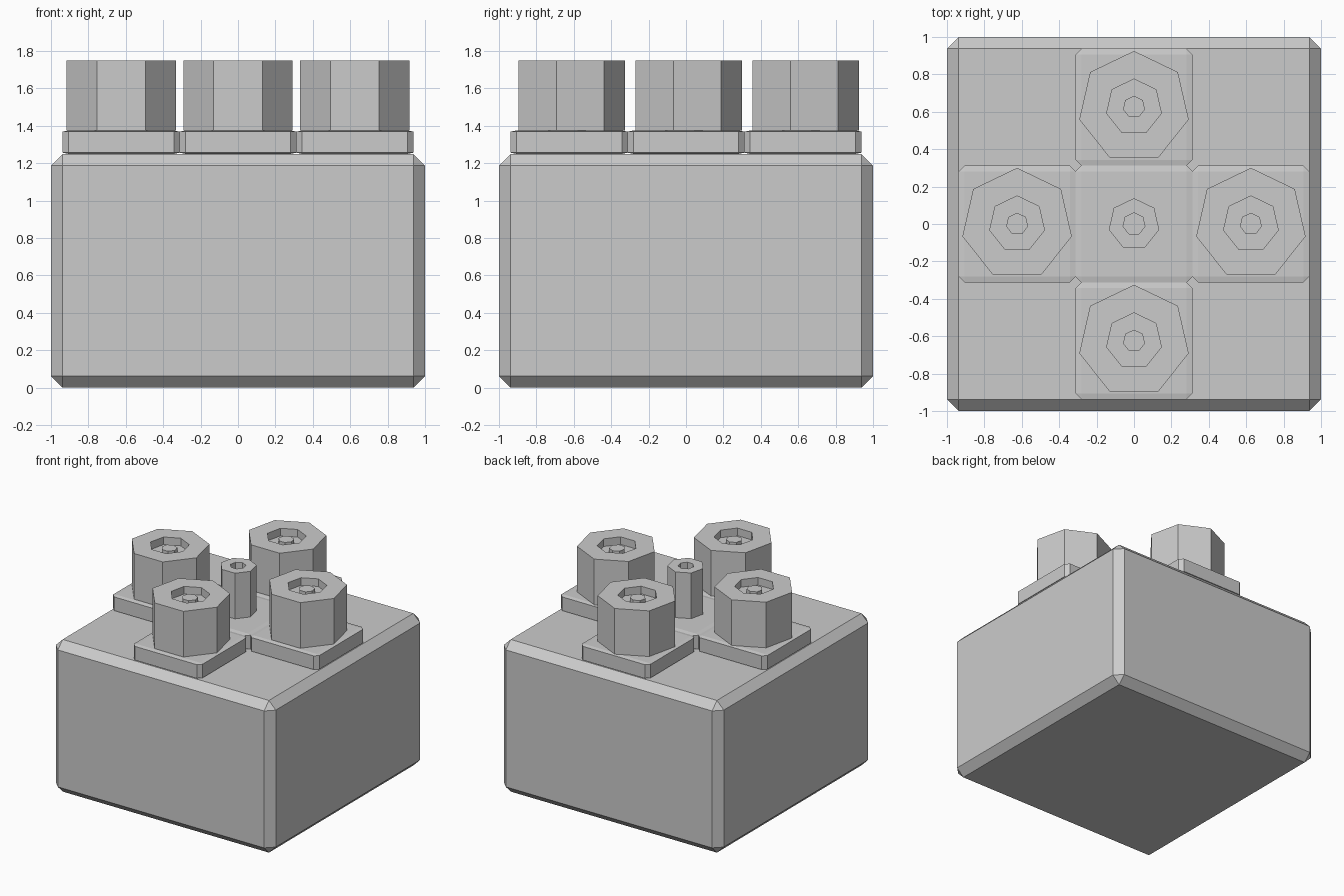
import bpy
import bmesh
from math import pi, sin, cos
from mathutils import Matrix

if "Cube" in bpy.data.objects:
    bpy.data.objects.remove(bpy.data.objects["Cube"], do_unlink=True)

# One plain grey for the whole model
grey = bpy.data.materials.new("light_grey")
grey.use_nodes = True
colour = (0.6, 0.6, 0.6, 1)
grey.diffuse_color = colour
grey.node_tree.nodes["Principled BSDF"].inputs["Base Color"].default_value = colour

SIDES = 7
SPACING = 0.625
BODY_TOP = 1.25
PLATE_TOP = 1.375
PEG_TOP = 1.75


def finish(name, bm, location):
    bmesh.ops.recalc_face_normals(bm, faces=bm.faces)
    mesh = bpy.data.meshes.new(name)
    bm.to_mesh(mesh)
    bm.free()
    mesh.materials.append(grey)
    obj = bpy.data.objects.new(name, mesh)
    obj.location = location
    bpy.context.collection.objects.link(obj)
    return obj


def chamfered_box(name, location, size, bevel, stretch=1):
    """Box with chamfered edges, its height then scaled by stretch."""
    bm = bmesh.new()
    bmesh.ops.create_cube(bm, size=1)
    bmesh.ops.scale(bm, vec=(size[0], size[1], size[2] / stretch), verts=bm.verts)
    bmesh.ops.bevel(bm, geom=bm.edges[:], offset=bevel, segments=1,
                    affect='EDGES', clamp_overlap=True)
    bmesh.ops.scale(bm, vec=(1, 1, stretch), verts=bm.verts)
    return finish(name, bm, location)


def turned(name, location, profile):
    """Seven-sided solid from (radius, height) rings, capped at both ends."""
    bm = bmesh.new()
    rings = []
    for radius, height in profile:
        rings.append([bm.verts.new((radius * sin(2 * pi * i / SIDES),
                                    radius * cos(2 * pi * i / SIDES), height))
                      for i in range(SIDES)])
    for low, high in zip(rings, rings[1:]):
        for i in range(SIDES):
            j = (i + 1) % SIDES
            bm.faces.new((low[i], low[j], high[j], high[i]))
    bm.faces.new(rings[0])
    bm.faces.new(rings[-1])
    return finish(name, bm, location)


# Main block
chamfered_box("body", (0, 0, BODY_TOP / 2), (2, 2, BODY_TOP), 0.0625)

# Cross of flat plates on top of the block
spots = {"centre": (0, 0), "left": (SPACING, 0), "right": (-SPACING, 0),
         "front": (0, -SPACING), "back": (0, SPACING)}
thickness = PLATE_TOP - BODY_TOP
for side, (x, y) in spots.items():
    chamfered_box(side + "_plate", (x, y, (BODY_TOP + PLATE_TOP) / 2),
                  (SPACING, SPACING, thickness), 0.031, thickness / SPACING)

# Wide pegs with a recess and a small pin, and a slim hollow post in the centre
height = PEG_TOP - PLATE_TOP
for side, (x, y) in spots.items():
    base = (x, y, PLATE_TOP)
    if side == "centre":
        turned("centre_post", base, [(0.138, 0), (0.138, height),
                                     (0.06, height), (0.06, height - 0.06)])
    else:
        turned(side + "_peg", base, [(0.3, 0), (0.3, height),
                                     (0.15, height), (0.15, height - 0.0625)])
        turned(side + "_pin", (x, y, PEG_TOP - 0.0625), [(0.06, 0), (0.06, 0.04)])
